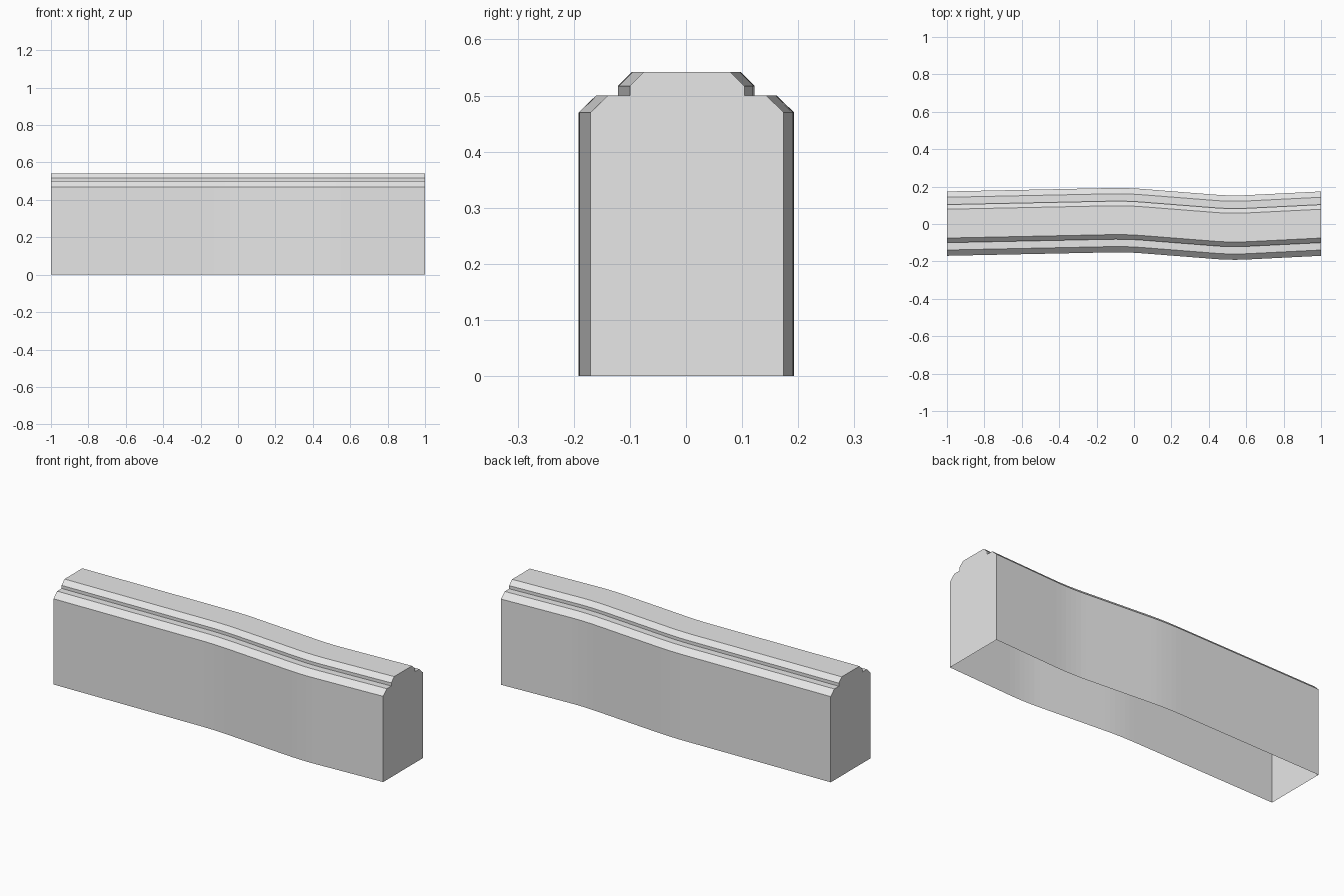
import bpy
import bmesh
from mathutils import Vector

cube = bpy.data.objects.get("Cube")
if cube:
    bpy.data.objects.remove(cube, do_unlink=True)

# Plain grey material
grey = bpy.data.materials.new("stone_grey")
grey.use_nodes = True
grey.diffuse_color = (0.8, 0.8, 0.8, 1)
grey.node_tree.nodes["Principled BSDF"].inputs["Base Color"].default_value = grey.diffuse_color

# Half of the wall section (half width, height), mirrored to a full outline
half = [(0.172, 0), (0.172, 0.47), (0.141, 0.5),
        (0.102, 0.5), (0.102, 0.517), (0.077, 0.542)]
section = [(-w, z) for w, z in half] + [(w, z) for w, z in reversed(half)]


def rounded_path(points, reach, steps):
    """Centre line whose inner corners are eased with short arcs."""
    path = [points[0]]
    for before, corner, after in zip(points, points[1:], points[2:]):
        a = corner + (before - corner).normalized() * reach
        b = corner + (after - corner).normalized() * reach
        for i in range(steps + 1):
            t = i / steps
            path.append(a * (1 - t) ** 2 + corner * 2 * t * (1 - t) + b * t ** 2)
    return path + [points[-1]]


# Gently winding centre line
corners = [Vector(p) for p in ((-1, 0.002), (-0.04, 0.022), (0.52, -0.022), (1, 0.002))]
path = rounded_path(corners, 0.09, 6)

# Sweep the section along the line; the underside stays open
bm = bmesh.new()
rings = [[bm.verts.new((p.x, p.y + w, z)) for w, z in section] for p in path]
for r0, r1 in zip(rings, rings[1:]):
    for i in range(len(section) - 1):
        bm.faces.new((r0[i], r1[i], r1[i + 1], r0[i + 1]))

# End caps
bm.faces.new(rings[0])
bm.faces.new(list(reversed(rings[-1])))
bm.normal_update()
top = max(bm.faces, key=lambda f: f.calc_center_median().z)
if top.normal.z < 0:
    bmesh.ops.reverse_faces(bm, faces=bm.faces[:])

mesh = bpy.data.meshes.new("winding_wall")
bm.to_mesh(mesh)
bm.free()
mesh.materials.append(grey)
wall = bpy.data.objects.new("winding_wall", mesh)
bpy.context.collection.objects.link(wall)
